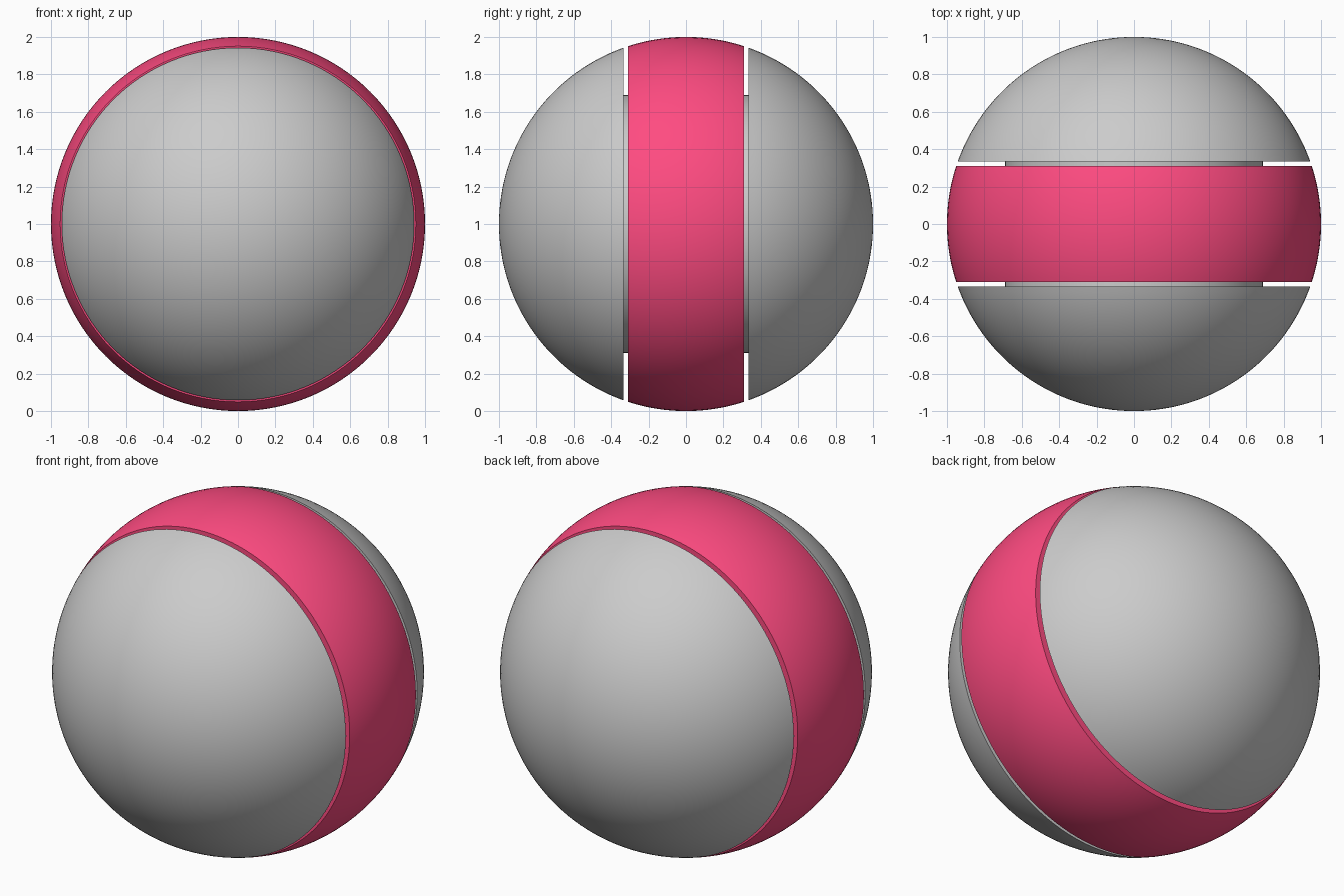
import bpy, bmesh, math

if "Cube" in bpy.data.objects:
    bpy.data.objects.remove(bpy.data.objects["Cube"])

R = 1.0        # ball radius
BAND = 0.31    # half width of the coloured band
CAP = 0.335    # where the caps begin
CORE = 0.69    # radius of the inner core
SEG = 128


def arc(y0, y1, n):
    """Points (radius, y) on the ball outline between two y values."""
    a0, a1 = math.asin(y0 / R), math.asin(y1 / R)
    angles = [a0 + (a1 - a0) * i / n for i in range(n + 1)]
    return [(max(R * math.cos(a), 0.0), R * math.sin(a)) for a in angles]


def lathe(name, profile, closed=False, colour=None):
    """Spin a (radius, y) profile around the y axis through the ball centre."""
    bm = bmesh.new()
    pts = [bm.verts.new((r, y, 0)) for r, y in profile]
    edges = [bm.edges.new(p) for p in zip(pts, pts[1:])]
    if closed:
        edges.append(bm.edges.new((pts[-1], pts[0])))
    bmesh.ops.spin(bm, geom=pts + edges, cent=(0, 0, 0), axis=(0, 1, 0),
                   angle=math.tau, steps=SEG, use_duplicate=False)
    bmesh.ops.remove_doubles(bm, verts=bm.verts, dist=1e-5)
    bmesh.ops.dissolve_degenerate(bm, edges=bm.edges, dist=1e-5)
    bmesh.ops.recalc_face_normals(bm, faces=bm.faces)
    mesh = bpy.data.meshes.new(name)
    bm.to_mesh(mesh)
    bm.free()
    obj = bpy.data.objects.new(name, mesh)
    obj.location.z = R
    bpy.context.collection.objects.link(obj)
    if colour:
        mat = bpy.data.materials.new(name + "_colour")
        mat.diffuse_color = colour
        mat.use_nodes = True
        mat.node_tree.nodes["Principled BSDF"].inputs["Base Color"].default_value = mat.diffuse_color
        mesh.materials.append(mat)
    bpy.ops.object.select_all(action='DESELECT')
    obj.select_set(True)
    bpy.context.view_layer.objects.active = obj
    bpy.ops.object.shade_smooth_by_angle(angle=math.radians(30))
    return obj


# Front and back caps: dome plus flat inner disc
lathe("back_cap", [(0, CAP)] + arc(CAP, R, 40))
lathe("front_cap", [(0, -CAP)] + arc(-CAP, -R, 40))

# Coloured middle band with flat sides, closed around the core
lathe("middle_band", arc(-BAND, BAND, 24) + [(CORE - 0.02, BAND), (CORE - 0.02, -BAND)],
      closed=True, colour=(1.0, 0.07, 0.22, 1))

# Core joining the caps, visible in the grooves
lathe("core", [(0, -CAP - 0.01), (CORE, -CAP - 0.01), (CORE, CAP + 0.01), (0, CAP + 0.01)])
